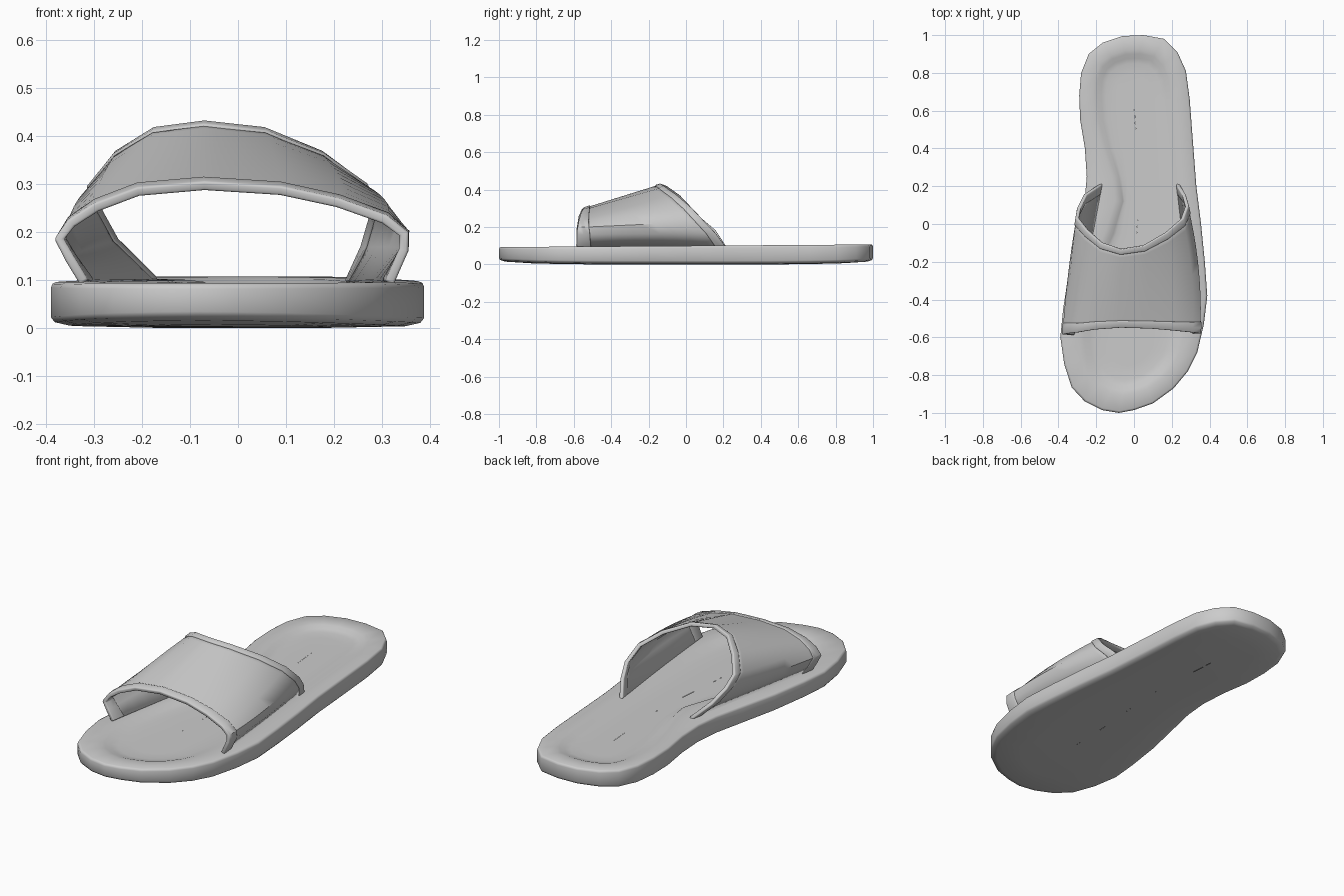
import bpy
import bmesh
import math
from mathutils import Vector

cube = bpy.data.objects.get("Cube")
if cube:
    bpy.data.objects.remove(cube)

grey = bpy.data.materials.new("light grey")
grey.use_nodes = True
grey.diffuse_color = (0.6, 0.6, 0.6, 1)
grey.node_tree.nodes["Principled BSDF"].inputs["Base Color"].default_value = (0.6, 0.6, 0.6, 1)


def make_object(name, bm):
    mesh = bpy.data.meshes.new(name)
    bm.to_mesh(mesh)
    bm.free()
    obj = bpy.data.objects.new(name, mesh)
    bpy.context.collection.objects.link(obj)
    mesh.materials.append(grey)
    return obj


def smooth(obj, degrees):
    bpy.ops.object.select_all(action='DESELECT')
    obj.select_set(True)
    bpy.context.view_layer.objects.active = obj
    bpy.ops.object.shade_smooth_by_angle(angle=math.radians(degrees))


def bump(y, middle, width):
    return math.exp(-((y - middle) / width) ** 2)


# Sole outline, clockwise from the heel
OUTLINE = [(.05, 1), (.16, .98), (.23, .91), (.275, .81), (.295, .66), (.31, .46),
           (.33, .2), (.355, 0), (.375, -.2), (.388, -.38), (.37, -.53), (.335, -.68),
           (.285, -.78), (.21, -.87), (.1, -.95), (0, -.985), (-.08, -1), (-.17, -.985),
           (-.26, -.94), (-.33, -.865), (-.37, -.74), (-.39, -.6), (-.375, -.45),
           (-.345, -.25), (-.3, -.05), (-.262, .12), (-.25, .25), (-.26, .4), (-.285, .55),
           (-.29, .68), (-.28, .8), (-.24, .9), (-.165, .96), (-.06, .995)]


def inward(x, y, t):
    """Slide an outline point towards the spine of the sole."""
    spine = Vector((.04 * bump(y, .2, .35) - .01, max(-.65, min(.7, y))))
    return Vector((x, y)).lerp(spine, t)


def build_sole():
    # Each ring: inward slide, height, on the upper side, extra slide at the arch
    rings = [(1, 0, False, 0), (.5, 0, False, 0), (.1, .003, False, 0), (.02, .01, False, 0),
             (0, .02, False, 0), (0, .088, True, 0), (.008, .096, True, 0), (.03, .1, True, 0),
             (.26, .099, True, .7), (.33, .095, True, .8), (.41, .085, True, .7),
             (.5, .08, True, .55), (.7, .079, True, .2), (1, .079, True, 0)]
    bm = bmesh.new()
    loops = []
    for slide, z, upper, arch in rings:
        loop = []
        for x, y in OUTLINE:
            t = slide
            if x < 0:
                t += arch * .42 * bump(y, .1, .24)
            p = inward(x, y, min(t, 1))
            lift = .007 * p.y if upper else .014 * p.y ** 4
            loop.append(bm.verts.new((p.x, p.y, z + lift)))
        loops.append(loop)
    n = len(OUTLINE)
    for a, b in zip(loops, loops[1:]):
        for i in range(n):
            j = (i + 1) % n
            bm.faces.new((a[i], a[j], b[j], b[i]))
    bmesh.ops.remove_doubles(bm, verts=bm.verts, dist=.0005)
    bmesh.ops.recalc_face_normals(bm, faces=bm.faces)
    smooth(make_object("sole", bm), 50)


# Strap edges, from the right foot of the arch over to the left
FRONT = [(-.33, -.585, .09), (-.36, -.585, .14), (-.383, -.585, .185), (-.355, -.58, .225),
         (-.3, -.575, .26), (-.21, -.56, .293), (-.07, -.55, .305), (.09, -.555, .295),
         (.21, -.565, .27), (.31, -.575, .235), (.355, -.58, .2), (.355, -.58, .16),
         (.325, -.58, .09)]
BACK = [(-.18, .215, .09), (-.265, .16, .175), (-.3, .09, .24), (-.31, .035, .3),
        (-.255, -.03, .37), (-.175, -.1, .42), (-.07, -.135, .434), (.055, -.115, .42),
        (.175, -.045, .37), (.262, .03, .305), (.29, .1, .23), (.273, .16, .165),
        (.24, .215, .09)]


def build_strap(name, start, end, rows, thickness, offset):
    bm = bmesh.new()
    grid = []
    for r in range(rows + 1):
        t = start + (end - start) * r / rows
        row = []
        for k, (f, b) in enumerate(zip(FRONT, BACK)):
            p = Vector(f).lerp(Vector(b), t)
            # Sides swell a little between the two edges
            swell = .1 * t * (1 - t)
            if 0 < k < len(FRONT) - 1:
                p.x += swell * max(-.4, min(1, p.x / .3))
            row.append(bm.verts.new(p))
        grid.append(row)
    for a, b in zip(grid, grid[1:]):
        for i in range(len(a) - 1):
            bm.faces.new((a[i], a[i + 1], b[i + 1], b[i]))
    obj = make_object(name, bm)
    shell = obj.modifiers.new("thickness", 'SOLIDIFY')
    shell.thickness = thickness
    shell.offset = offset
    smooth(obj, 40)
    return obj


build_sole()
build_strap("strap", .01, .99, 10, .012, -1.8)
for hem_name, start, end in (("front_hem", 0, .09), ("back_hem", .93, 1)):
    hem = build_strap(hem_name, start, end, 2, .02, -1)
    edge = hem.modifiers.new("rounded edge", 'BEVEL')
    edge.width = .005
    edge.segments = 2
    edge.limit_method = 'ANGLE'
    edge.angle_limit = math.radians(60)
